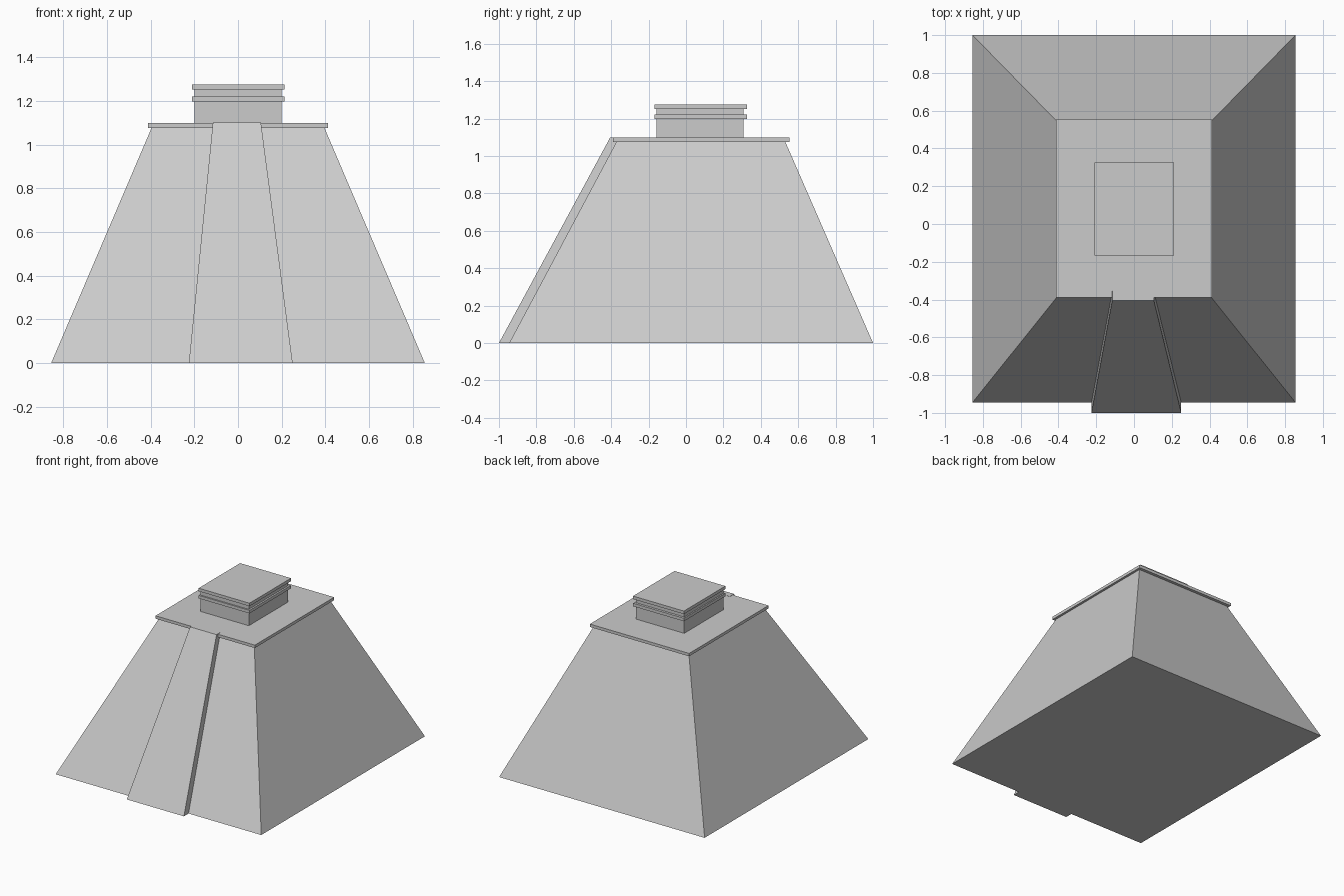
import bpy

if "Cube" in bpy.data.objects:
    bpy.data.objects.remove(bpy.data.objects["Cube"])


def frustum(name, low, high, z0, z1):
    """Solid between two rectangles, each given as (x0, x1, y0, y1)."""
    verts = []
    for (x0, x1, y0, y1), z in ((low, z0), (high, z1)):
        verts += [(x0, y0, z), (x1, y0, z), (x1, y1, z), (x0, y1, z)]
    faces = [(3, 2, 1, 0), (4, 5, 6, 7)]
    faces += [(i, (i + 1) % 4, (i + 1) % 4 + 4, i + 4) for i in range(4)]
    mesh = bpy.data.meshes.new(name)
    mesh.from_pydata(verts, [], faces)
    obj = bpy.data.objects.new(name, mesh)
    bpy.context.collection.objects.link(obj)
    return obj


def slab(name, rect, z0, z1):
    return frustum(name, rect, rect, z0, z1)


# Sloped pyramid body
frustum("pyramid_body", (-0.855, 0.855, -0.945, 1.0),
        (-0.392, 0.392, -0.367, 0.527), 0, 1.085)

# Platform on the cut-off top
slab("platform", (-0.413, 0.413, -0.39, 0.553), 1.076, 1.098)

# Tapered stair ramp on the front, sunk into the body
frustum("front_ramp", (-0.225, 0.25, -1.0, -0.9),
        (-0.115, 0.105, -0.405, -0.355), 0, 1.1)

# Temple block with two overhanging cornices
slab("temple_block", (-0.2, 0.2, -0.157, 0.307), 1.09, 1.26)
for i, z in enumerate((1.198, 1.252)):
    slab(f"cornice_{i + 1}", (-0.21, 0.213, -0.168, 0.325), z, z + 0.023)
